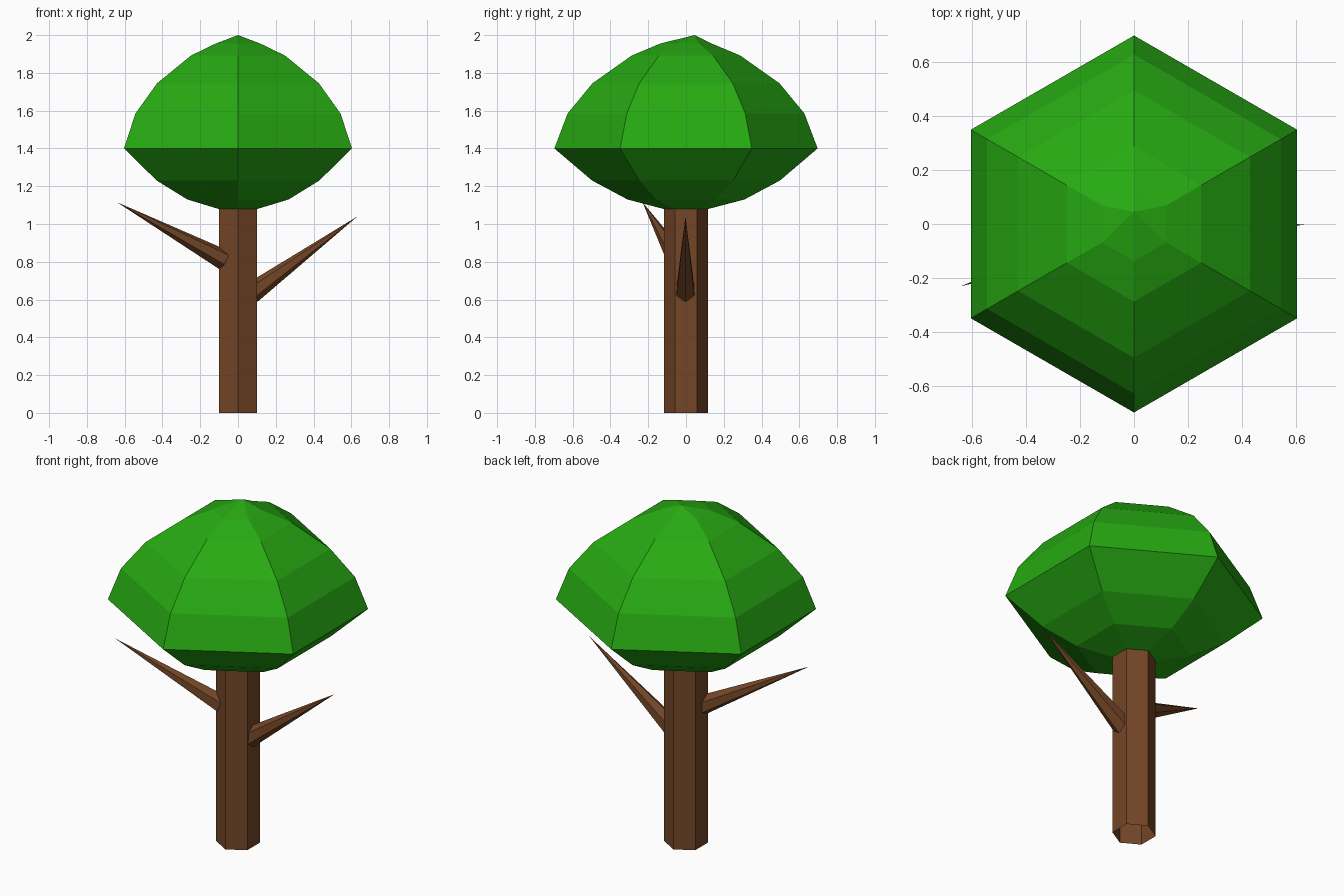
import bpy, math
from mathutils import Vector

if "Cube" in bpy.data.objects:
    bpy.data.objects.remove(bpy.data.objects["Cube"])


def material(name, rgb):
    m = bpy.data.materials.new(name)
    m.diffuse_color = (*rgb, 1)
    m.use_nodes = True
    m.node_tree.nodes["Principled BSDF"].inputs["Base Color"].default_value = m.diffuse_color
    return m


bark = material("bark brown", (0.172, 0.061, 0.020))
leaf = material("leaf green", (0.020, 0.40, 0.006))


def hexagon(r, z):
    """Hexagon ring with corners on the y axis."""
    return [Vector((r * math.cos(a), r * math.sin(a), z))
            for a in (math.radians(30 + 60 * i) for i in range(6))]


def skin(name, rings, mat, tip=None, cap=False):
    """Join six-sided rings with flat faces, optionally ending in a tip."""
    verts = [v for ring in rings for v in ring]
    faces = []
    for k in range(len(rings) - 1):
        for i in range(6):
            j = (i + 1) % 6
            faces.append((6 * k + i, 6 * k + j, 6 * k + 6 + j, 6 * k + 6 + i))
    if cap:
        faces.append(tuple(range(5, -1, -1)))
    if tip is not None:
        last = len(verts) - 6
        verts.append(Vector(tip))
        faces += [(last + i, last + (i + 1) % 6, last + 6) for i in range(6)]
    me = bpy.data.meshes.new(name)
    me.from_pydata(verts, [], faces)
    me.materials.append(mat)
    ob = bpy.data.objects.new(name, me)
    bpy.context.collection.objects.link(ob)
    return ob


# Canopy: stacked rings with a slightly off-centre peak
profile = [(0.12, 1.08), (0.31, 1.13), (0.497, 1.23), (0.697, 1.40),
           (0.627, 1.585), (0.495, 1.745), (0.287, 1.892), (0.137, 1.955)]
skin("canopy", [hexagon(r, z) for r, z in profile], leaf,
     tip=(0, 0.045, 2.0), cap=True)

# Trunk: hexagonal tube, open at the ground
skin("trunk", [hexagon(0.117, 0), hexagon(0.117, 1.085)], bark)


# Branches: tapering six-sided spikes
def branch(name, base, tip, r):
    base, tip = Vector(base), Vector(tip)
    axis = (tip - base).normalized()
    side = axis.cross(Vector((0, 0, 1))).normalized()
    up = side.cross(axis)
    ring = [base + side * p.x + up * p.y for p in hexagon(r, 0)]
    # ring must wind anticlockwise around the axis
    ring.reverse()
    skin(name, [ring], bark, tip=tip, cap=True)


branch("right_branch", (0.07, -0.003, 0.633), (0.632, -0.003, 1.04), 0.056)
branch("left_branch", (-0.075, -0.045, 0.81), (-0.64, -0.23, 1.115), 0.055)

# Make every shell face outwards
import bmesh
for ob in bpy.context.collection.objects:
    bm = bmesh.new()
    bm.from_mesh(ob.data)
    bmesh.ops.recalc_face_normals(bm, faces=bm.faces)
    bm.to_mesh(ob.data)
    bm.free()
